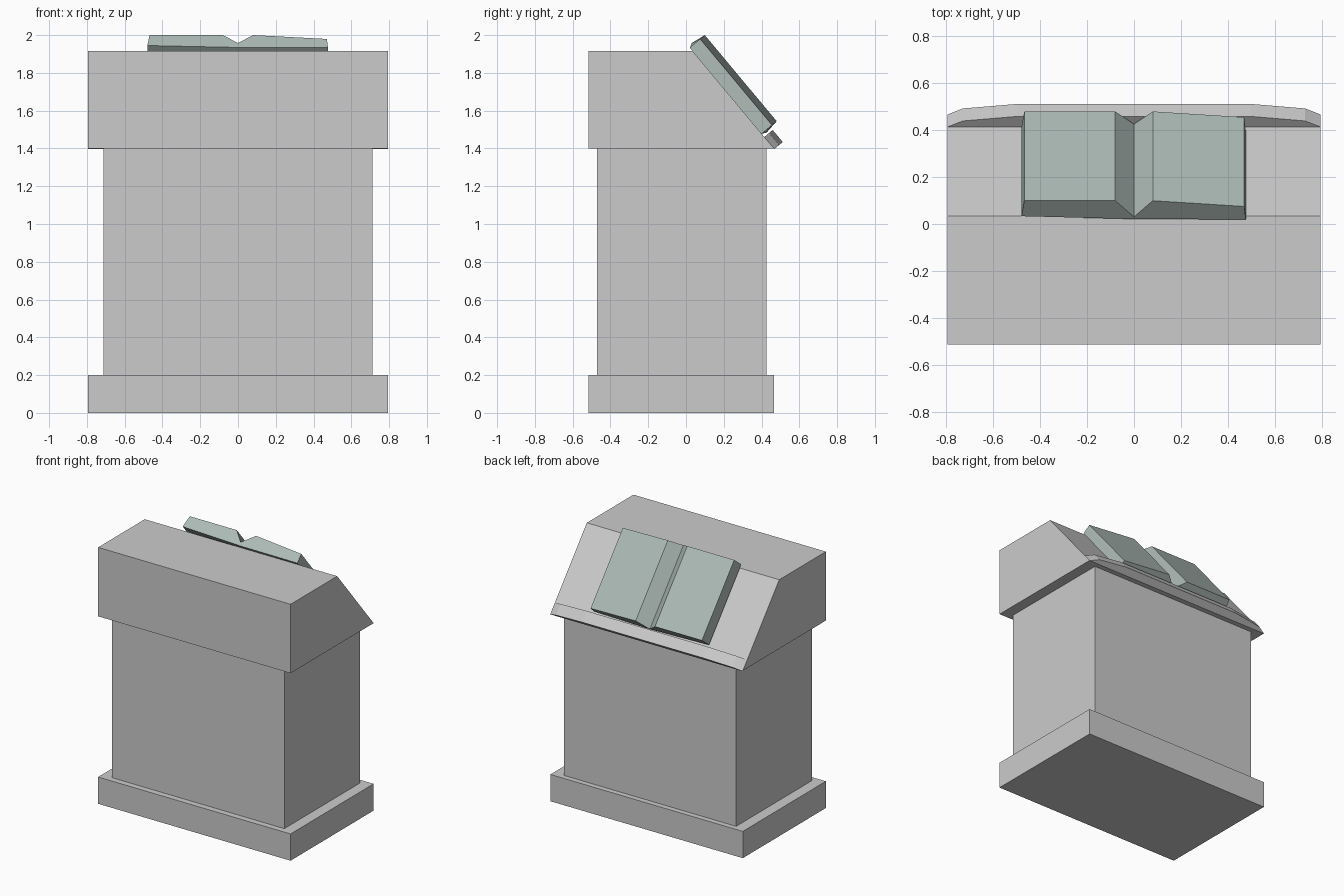
import bpy
from mathutils import Vector

if "Cube" in bpy.data.objects:
    bpy.data.objects.remove(bpy.data.objects["Cube"])

# Sloped desk frame: top edge, direction down the slope, outward normal
TOP = Vector((0, 0.035, 1.915))
DOWN = Vector((0, 0.43, -0.515)).normalized()
OUT = Vector((0, 0.515, 0.43)).normalized()


def on_slope(x, d, n):
    return TOP + Vector((x, 0, 0)) + DOWN * d + OUT * n


def loft(name, ring_a, ring_b):
    """Solid between two matching outlines."""
    n = len(ring_a)
    faces = [tuple(range(n)), tuple(range(2 * n - 1, n - 1, -1))]
    faces += [(i, i + n, (i + 1) % n + n, (i + 1) % n) for i in range(n)]
    mesh = bpy.data.meshes.new(name)
    mesh.from_pydata([tuple(p) for p in ring_a + ring_b], [], faces)
    obj = bpy.data.objects.new(name, mesh)
    bpy.context.collection.objects.link(obj)
    # Consistent outward normals
    import bmesh
    bm = bmesh.new()
    bm.from_mesh(mesh)
    bmesh.ops.recalc_face_normals(bm, faces=bm.faces)
    bm.to_mesh(mesh)
    bm.free()
    return obj


def side_profile(name, half_width, profile):
    """Extrude a (y, z) profile across x."""
    return loft(name, [(-half_width, y, z) for y, z in profile],
                [(half_width, y, z) for y, z in profile])


def rect(y0, y1, z0, z1):
    return [(y0, z0), (y1, z0), (y1, z1), (y0, z1)]


# Plinth, column and sloped head
side_profile("base_plinth", 0.795, rect(-0.515, 0.465, 0, 0.2))
side_profile("column", 0.712, rect(-0.47, 0.425, 0.2, 1.4))
side_profile("sloped_head", 0.795,
             [(-0.515, 1.4), (0.465, 1.4), (0.035, 1.915), (-0.515, 1.915)])

# Book rest lip, bowed outline in (x, out)
half = [(0.795, 0), (0.73, 0.033), (0.5, 0.058)]
outline = half + [(-x, n) for x, n in reversed(half)]
loft("book_rest_lip", [on_slope(x, 0.592, n) for x, n in outline],
     [on_slope(x, 0.675, n) for x, n in outline])

# Open book: outline in (x, out, extra length at the ends)
book_outline = [(-0.48, 0.018, 0), (-0.468, 0.104, 0), (-0.08, 0.104, 0),
                (0, 0.024, 0.012), (0.08, 0.104, 0), (0.47, 0.072, 0),
                (0.477, 0.0, 0), (0, 0.002, 0.0)]
book = loft("open_book", [on_slope(x, -0.024 - e, n) for x, n, e in book_outline],
            [on_slope(x, 0.57 + e, n) for x, n, e in book_outline])
paper = bpy.data.materials.new("grey_green")
paper.diffuse_color = (0.42, 0.5, 0.47, 1)
paper.use_nodes = True
paper.node_tree.nodes["Principled BSDF"].inputs["Base Color"].default_value = paper.diffuse_color
book.data.materials.append(paper)
